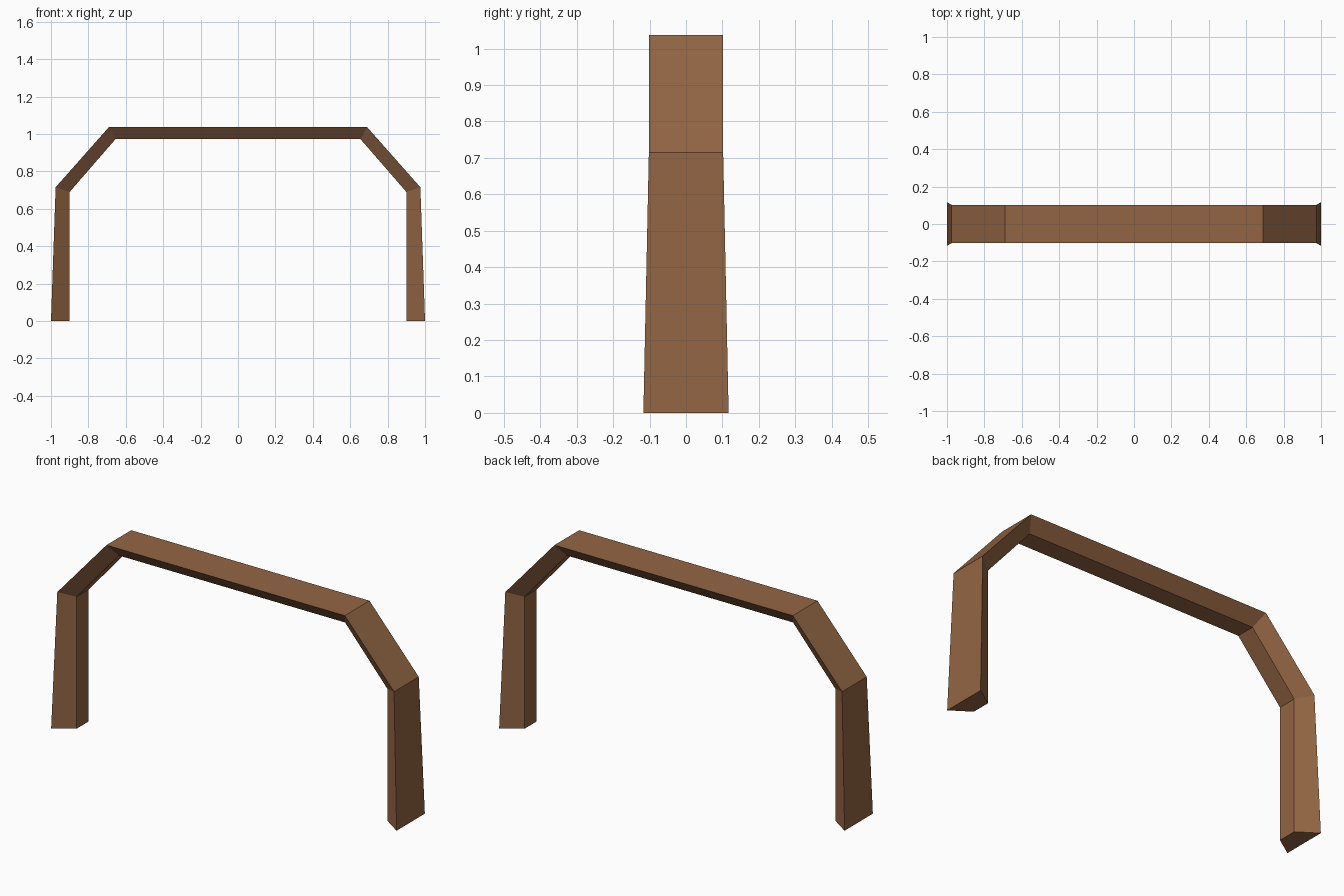
import bpy, bmesh

if "Cube" in bpy.data.objects:
    bpy.data.objects.remove(bpy.data.objects["Cube"])

wood = bpy.data.materials.new("brown wood")
wood.diffuse_color = (0.29, 0.13, 0.057, 1)
wood.use_nodes = True
wood.node_tree.nodes["Principled BSDF"].inputs["Base Color"].default_value = wood.diffuse_color

# Left-half stations: outer x, outer z, outer half depth, inner x, inner z
half = [
    (-1.0, 0.0, 0.117, -0.90, 0.0),
    (-0.975, 0.715, 0.102, -0.90, 0.69),
    (-0.69, 1.037, 0.102, -0.655, 0.972),
]
INNER = 0.05  # the inner side is narrower, giving a wedge-shaped section
stations = half + [(-a, b, c, -d, e) for a, b, c, d, e in reversed(half)]

# Arch frame: trapezoid section carried along the stations
bm = bmesh.new()
rings = []
for ox, oz, w, ix, iz in stations:
    rings.append([bm.verts.new(p) for p in (
        (ox, -w, oz), (ox, w, oz), (ix, INNER, iz), (ix, -INNER, iz))])
for a, b in zip(rings, rings[1:]):
    for i in range(4):
        j = (i + 1) % 4
        bm.faces.new((a[i], a[j], b[j], b[i]))

# Feet
bm.faces.new(rings[0])
bm.faces.new(rings[-1])
bmesh.ops.recalc_face_normals(bm, faces=bm.faces[:])

mesh = bpy.data.meshes.new("arch_frame")
bm.to_mesh(mesh)
bm.free()
mesh.materials.append(wood)
bpy.context.collection.objects.link(bpy.data.objects.new("arch_frame", mesh))
